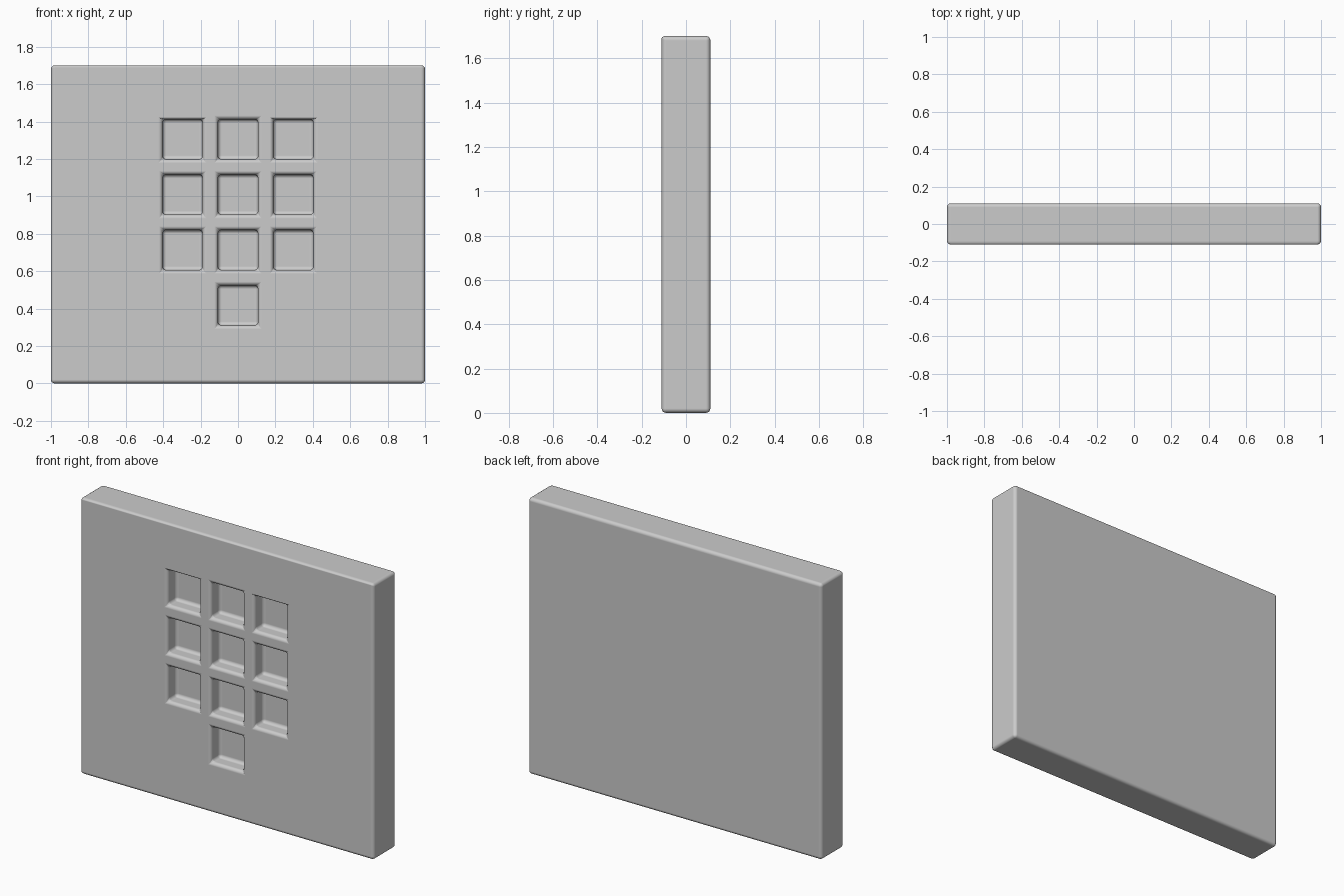
import bpy
import bmesh
from mathutils import Matrix

if "Cube" in bpy.data.objects:
    bpy.data.objects.remove(bpy.data.objects["Cube"])

WIDTH, DEPTH, HEIGHT = 2.0, 0.22, 1.70
HOLE, POCKET_DEPTH, PITCH = 0.214, 0.085, 0.296
TOP_ROW = 1.305


def boxes(name, items):
    """One object made of boxes, each given as (centre, size)."""
    bm = bmesh.new()
    for centre, size in items:
        bmesh.ops.create_cube(
            bm, size=1, matrix=Matrix.Translation(centre) @ Matrix.Diagonal((*size, 1)))
    mesh = bpy.data.meshes.new(name)
    bm.to_mesh(mesh)
    bm.free()
    obj = bpy.data.objects.new(name, mesh)
    bpy.context.collection.objects.link(obj)
    return obj


# Panel slab
panel = boxes("keypad_panel", [((0, 0, HEIGHT / 2), (WIDTH, DEPTH, HEIGHT))])

# Pocket cutters: a 3 x 3 grid plus one in the middle below
cells = [(col, row) for row in range(3) for col in (-1, 0, 1)] + [(0, 3)]
cutter = boxes("pocket_cutter", [
    ((col * PITCH, -DEPTH / 2, TOP_ROW - row * PITCH), (HOLE, 2 * POCKET_DEPTH, HOLE))
    for col, row in cells])
cutter.hide_render = True
cutter.hide_viewport = True

# Sink the pockets, then round every edge
cut = panel.modifiers.new("pockets", 'BOOLEAN')
cut.operation = 'DIFFERENCE'
cut.solver = 'EXACT'
cut.object = cutter
bevel = panel.modifiers.new("rounded_edges", 'BEVEL')
bevel.width = 0.02
bevel.segments = 4
bevel.limit_method = 'ANGLE'
bevel.harden_normals = True

bpy.context.view_layer.objects.active = panel
panel.select_set(True)
bpy.ops.object.shade_smooth()
